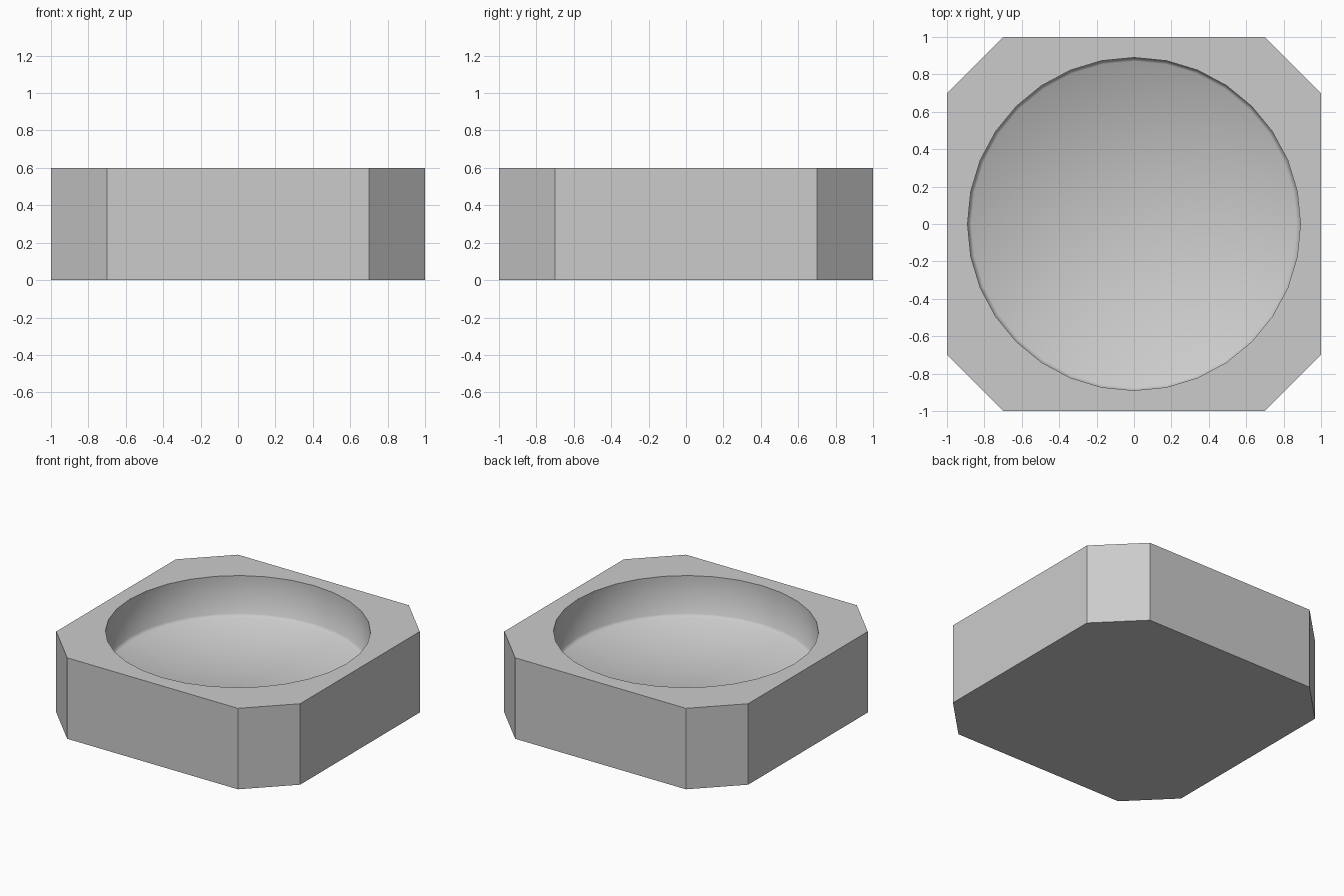
import bpy
import bmesh
import math

default = bpy.data.objects.get("Cube")
if default:
    bpy.data.objects.remove(default, do_unlink=True)

HEIGHT = 0.6
FLAT = 0.7       # half length of each straight side
SEGMENTS = 32
RADIUS = 0.89
FLOOR = 0.3
FILLET = 0.02

bm = bmesh.new()


def ring(points, z):
    return [bm.verts.new((x, y, z)) for x, y in points]


def circle(radius):
    angles = [math.tau * i / SEGMENTS for i in range(SEGMENTS)]
    return [(radius * math.cos(a), radius * math.sin(a)) for a in angles]


def band(lower, upper, smooth=False):
    count = len(lower)
    for i in range(count):
        j = (i + 1) % count
        face = bm.faces.new((lower[i], lower[j], upper[j], upper[i]))
        face.smooth = smooth


def loop_edges(verts):
    return [bm.edges.get((v, verts[i - 1])) for i, v in enumerate(verts)]


# Block with cut corners
octagon = []
for sx, sy in ((1, 1), (-1, 1), (-1, -1), (1, -1)):
    corner = [(sx, sy * FLAT), (sx * FLAT, sy)]
    octagon += corner if sx == sy else corner[::-1]
base = ring(octagon, 0)
top = ring(octagon, HEIGHT)
band(base, top)
bm.faces.new(base[::-1])

# Round recess: straight wall, small fillet, flat floor
rim = ring(circle(RADIUS), HEIGHT)
wall_foot = ring(circle(RADIUS), FLOOR + FILLET)
floor_edge = ring(circle(RADIUS - FILLET), FLOOR)
band(rim, wall_foot, smooth=True)
band(wall_foot, floor_edge, smooth=True)
centre = bm.verts.new((0, 0, FLOOR))
for i, vert in enumerate(floor_edge):
    bm.faces.new((floor_edge[i - 1], vert, centre)).smooth = True

# Flat top between the outer edge and the rim
for edge in loop_edges(rim):
    edge.smooth = False
bmesh.ops.triangle_fill(bm, edges=loop_edges(top) + loop_edges(rim),
                        use_beauty=True, normal=(0, 0, 1))
bmesh.ops.recalc_face_normals(bm, faces=bm.faces)

mesh = bpy.data.meshes.new("recessed_block")
bm.to_mesh(mesh)
bm.free()
block = bpy.data.objects.new("recessed_block", mesh)
bpy.context.collection.objects.link(block)

# Plain grey material
colour = (0.6, 0.6, 0.6, 1)
grey = bpy.data.materials.new("light_grey")
grey.use_nodes = True
grey.diffuse_color = colour
grey.node_tree.nodes["Principled BSDF"].inputs["Base Color"].default_value = colour
mesh.materials.append(grey)
